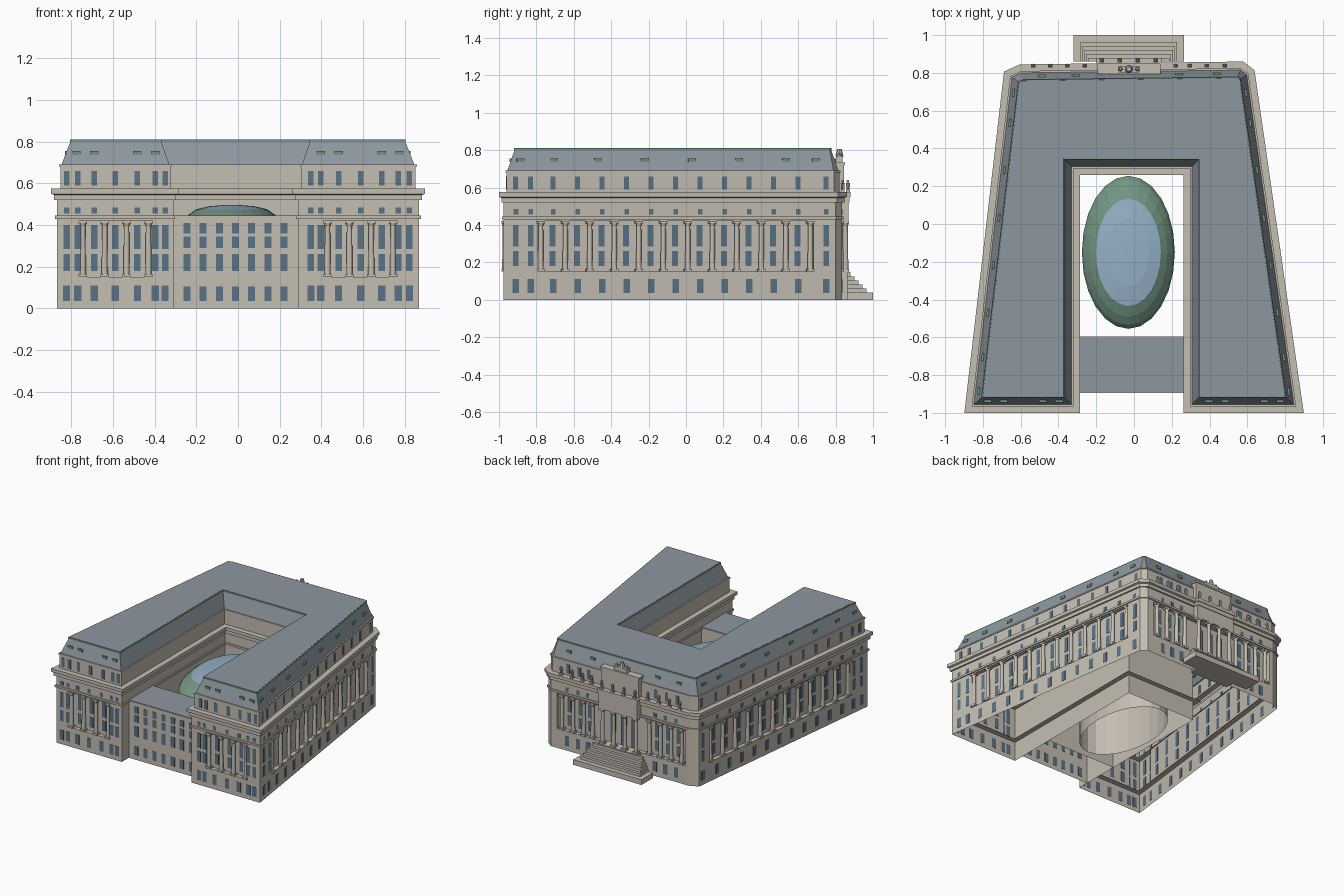
import bpy, bmesh, math
from mathutils import Vector, Matrix

if "Cube" in bpy.data.objects:
    bpy.data.objects.remove(bpy.data.objects["Cube"])

def material(name, rgb):
    m = bpy.data.materials.new(name)
    m.diffuse_color = (*rgb, 1)
    m.use_nodes = True
    m.node_tree.nodes["Principled BSDF"].inputs["Base Color"].default_value = m.diffuse_color
    return m

STONE = material("stone", (0.56, 0.52, 0.45))
SLATE = material("slate", (0.27, 0.31, 0.35))
GREEN = material("copper", (0.17, 0.30, 0.22))
PANE = material("pane", (0.10, 0.17, 0.24))
GLASS = material("skylight", (0.30, 0.43, 0.56))

def finish(bm, name, mat):
    me = bpy.data.meshes.new(name)
    bm.to_mesh(me)
    bm.free()
    me.materials.append(mat)
    ob = bpy.data.objects.new(name, me)
    bpy.context.collection.objects.link(ob)
    return ob

def box(bm, x, y, z0, z1, w, d, ang=0):
    m = (Matrix.Translation((x, y, (z0 + z1) / 2)) @ Matrix.Rotation(ang, 4, 'Z')
         @ Matrix.Diagonal((w, d, z1 - z0, 1)))
    bmesh.ops.create_cube(bm, size=1, matrix=m)

def cone(bm, x, y, z0, z1, r0, r1, seg=12):
    bmesh.ops.create_cone(bm, cap_ends=True, segments=seg, radius1=r0, radius2=r1,
                          depth=z1 - z0, matrix=Matrix.Translation((x, y, (z0 + z1) / 2)))

def offset(pts, d):
    # mitred offset of a counter-clockwise outline, positive = outward
    out = []
    for i, p in enumerate(pts):
        a = (p - pts[i - 1]).normalized()
        b = (pts[(i + 1) % len(pts)] - p).normalized()
        na, nb = Vector((a.y, -a.x)), Vector((b.y, -b.x))
        out.append(p + (na + nb) * d / (1 + na.dot(nb)))
    return out

def sweep(name, pts, profile, mat, cap=False):
    bm = bmesh.new()
    rings = [[bm.verts.new((p.x, p.y, z)) for p in offset(pts, d)] for d, z in profile]
    n = len(pts)
    for a, b in zip(rings, rings[1:]):
        for j in range(n):
            k = (j + 1) % n
            bm.faces.new((a[j], a[k], b[k], b[j]))
    if cap:
        bm.faces.new(rings[-1])
    return finish(bm, name, mat)

# U-shaped plan
PLAN = [Vector(p) for p in ((-.87, -.975), (-.31, -.975), (-.31, .285), (.287, .285), (.287, -.975),
                            (.87, -.975), (.615, .80), (.57, .835), (-.60, .82), (-.665, .79))]
RECESS = 0.03

def on_edge(i, axis, v, out=0.0):
    p, q = PLAN[i], PLAN[(i + 1) % len(PLAN)]
    t = (v - p[axis]) / (q[axis] - p[axis])
    d = (q - p).normalized()
    return p + (q - p) * t + Vector((d.y, -d.x)) * out, math.atan2(d.y, d.x), t

# facades: edge, axis, windows, columns, recess span, dormers
fw = [.823, .77, .69, .59, .483, .397, .35]
fc = [.43, .535, .64, .745]
fd = [.775, .69, .483, .397]
sw = [-.91, -.83] + [-.71 + .131 * i for i in range(11)] + [.75]
sc = [-.775 + .131 * i for i in range(12)]
sd = [-.88, -.70, -.465, -.214, .037, .289, .54, .70]
bc = [-.534, -.444, -.354, -.26, .22, .296, .386, .48]
bw = [-.49, -.40, -.31, -.12, -.03, .06, .258, .34, .433]
neg = lambda vals: [-v for v in vals]
FACADES = {"front_left": (0, 0, neg(fw), neg(fc), (-.753, -.415), neg(fd)),
           "front_right": (4, 0, fw, fc, (.753, .415), fd),
           "right": (5, 1, sw, sc, (-.79, .682), sd),
           "back": (7, 0, bw, bc, (-.57, .52), [-.49, -.31, .24, .44]),
           "left": (9, 1, sw, sc, (-.79, .682), sd)}

# storeys
sweep("ground_storey", PLAN, [(0, 0), (0, .15), (-.04, .15)], STONE)
notched = []
for i, p in enumerate(PLAN):
    notched.append(p)
    for e, axis, _, _, span, _ in FACADES.values():
        if e == i:
            a, b = sorted(span, key=lambda v: on_edge(e, axis, v)[2])
            notched += [on_edge(e, axis, v, o)[0] for v, o in
                        ((a, 0), (a, -RECESS), (b, -RECESS), (b, 0))]
bm = bmesh.new()
lo, hi = ([bm.verts.new((p.x, p.y, z)) for p in notched] for z in (.15, .42))
for j in range(len(lo)):
    k = (j + 1) % len(lo)
    bm.faces.new((lo[j], lo[k], hi[k], hi[j]))
finish(bm, "colonnade_wall", STONE)
sweep("entablature_and_attic", PLAN,
      [(-.04, .42), (0, .42), (0, .43), (.008, .43), (.008, .445), (0, .445), (0, .52), (.012, .52),
       (.012, .545), (.025, .55), (.025, .575), (-.015, .575), (-.015, .68), (-.01, .68),
       (-.01, .69), (-.02, .69)], STONE)
# mansard roof with copper edge
sweep("mansard_roof", PLAN, [(-.02, .69), (-.058, .80), (-.062, .811)], SLATE, cap=True)
sweep("roof_edge", PLAN, [(-.056, .798), (-.056, .81), (-.064, .81)], GREEN)

# windows, columns and dormers for each facade
ROWS = [(.035, .11, .035), (.18, .26, .031), (.285, .40, .031), (.455, .485, .026), (.59, .66, .027)]

def column(bm, x, y, ang=0):
    box(bm, x, y, .15, .165, .04, .036, ang)
    cone(bm, x, y, .165, .40, .015, .0125)
    cone(bm, x, y, .395, .41, .0125, .018)
    box(bm, x, y, .408, .422, .042, .036, ang)

for name, (e, axis, wins, cols, span, dorms) in FACADES.items():
    bw_, bc_, bd_ = bmesh.new(), bmesh.new(), bmesh.new()
    for v in wins:
        for r, (z0, z1, w) in enumerate(ROWS):
            inside = min(span) < v < max(span)
            out = -RECESS if r in (1, 2) and inside else (-.015 if r == 4 else 0)
            p, ang, _ = on_edge(e, axis, v, out)
            box(bw_, p.x, p.y, z0, z1, w, .004, ang)
    for v in cols:
        p, ang, _ = on_edge(e, axis, v, -.007)
        column(bc_, p.x, p.y, ang)
    for v in dorms:
        p, ang, _ = on_edge(e, axis, v, -.042)
        box(bd_, p.x, p.y, .736, .756, .04, .022, ang)
    finish(bw_, name + "_windows", PANE)
    finish(bc_, name + "_columns", STONE)
    finish(bd_, name + "_dormers", GREEN)

# low block closing the court at the front
bm = bmesh.new()
box(bm, -.0115, -.745, 0, .437, .597, .29)
box(bm, -.0115, -.745, .437, .444, .597, .298)
bmesh.ops.delete(bm, geom=[f for f in bm.faces if f.calc_center_median().z < .01], context='FACES_ONLY')
finish(bm, "link_block", STONE)
bm = bmesh.new()
box(bm, -.0115, -.745, .442, .447, .595, .29)
finish(bm, "link_roof", SLATE)
bm = bmesh.new()
for i in range(7):
    for z0, z1 in ((.035, .105), (.18, .26), (.29, .345), (.36, .41)):
        box(bm, -.245 + .0777 * i, -.89, z0, z1, .034, .004)
finish(bm, "link_windows", PANE)

# oval hall: drum, copper ring and glass dome
N = 24
oval = [(math.cos(2 * math.pi * i / N), math.sin(2 * math.pi * i / N)) for i in range(N)]

def oval_shell(name, profile, mat):
    bm = bmesh.new()
    rings = [[bm.verts.new((-.03 + .246 * s * c, -.15 + .405 * s * t, z)) for c, t in oval]
             for s, z in profile]
    for a, b in zip(rings, rings[1:]):
        for j in range(N):
            k = (j + 1) % N
            bm.faces.new((a[j], a[k], b[k], b[j]))
    if profile[-1][0] < .5:
        bm.faces.new(rings[-1])
    return finish(bm, name, mat)

oval_shell("hall_drum", [(.98, 0), (.98, .395)], STONE)
oval_shell("hall_dome", [(.98, .395), (1, .395), (.95, .42), (.84, .45), (.70, .475)], GREEN)
oval_shell("hall_skylight", [(.70, .475), (.45, .49), (.15, .496)], GLASS)

# rear entrance portico
PX = -.027
bm = bmesh.new()
box(bm, PX, .835, 0, .15, .33, .08)
for x in (-.17, -.075, .02, .115):
    column(bm, x, .853)
box(bm, PX, .835, .42, .52, .33, .07)
box(bm, PX, .835, .52, .55, .335, .08)
box(bm, PX, .835, .55, .575, .345, .09)
box(bm, PX, .822, .575, .72, .32, .045)
box(bm, PX, .822, .72, .735, .335, .055)
box(bm, PX, .82, .735, .765, .11, .035)
cone(bm, PX, .82, .765, .805, .022, .012, 8)
for s in (-1, 1):
    cone(bm, PX + s * .045, .82, .765, .785, .012, .006, 8)
finish(bm, "portico", STONE)
bm = bmesh.new()
for x in (-.12, -.03, .06):
    box(bm, x, .80, .155, .37, .045, .012)
finish(bm, "portico_doors", PANE)

# statues along the rear cornice
bm = bmesh.new()
spots = [(x, .866, .575) for x in (-.17, -.075, .02, .115)]
spots += [(x, .838, .575) for x in bc]
for x, y, z in spots:
    box(bm, x, y, z, z + .012, .024, .02)
    cone(bm, x, y, z + .012, z + .05, .008, .011, 8)
    bmesh.ops.create_icosphere(bm, subdivisions=1, radius=.008,
                               matrix=Matrix.Translation((x, y, z + .058)))
finish(bm, "statues", STONE)

# rear steps
bm = bmesh.new()
box(bm, -.028, .93, 0, .04, .584, .14)
for i in range(1, 6):
    y1 = .985 - .021 * i
    box(bm, -.028, (.86 + y1) / 2, .02, .04 + .021 * i, .53 - .02 * i, y1 - .86)
finish(bm, "rear_steps", STONE)
